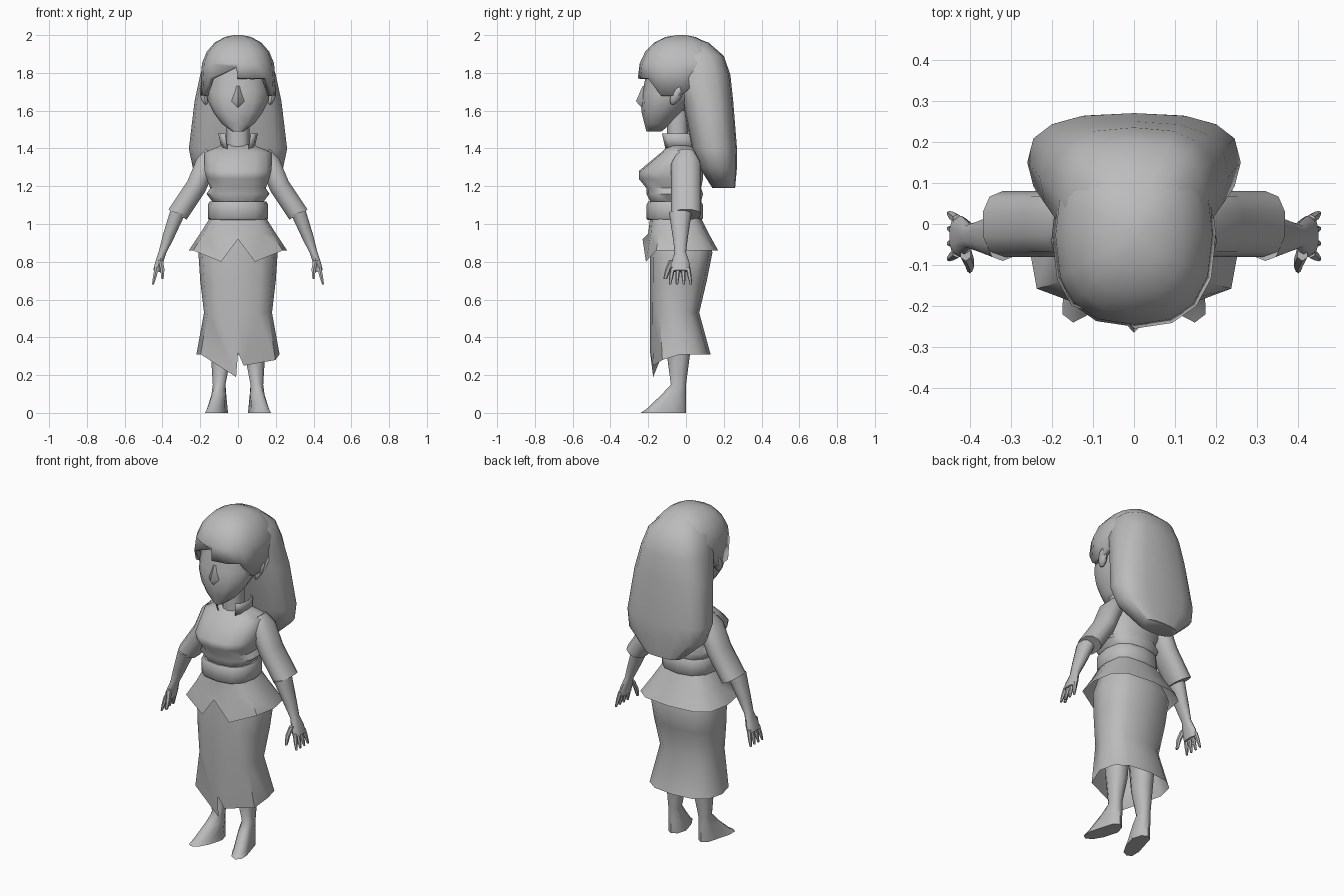
import bpy, bmesh
from math import sin, cos, pi, radians

cube = bpy.data.objects.get("Cube")
if cube:
    bpy.data.objects.remove(cube)

colour = (.5, .5, .5, 1)
grey = bpy.data.materials.new("plain grey")
grey.use_nodes = True
grey.diffuse_color = colour
grey.node_tree.nodes["Principled BSDF"].inputs["Base Color"].default_value = colour


def finish(name, bm, mirror=False, thickness=0):
    """Turn a bmesh into a smooth-shaded grey object."""
    bmesh.ops.recalc_face_normals(bm, faces=bm.faces)
    mesh = bpy.data.meshes.new(name)
    bm.to_mesh(mesh)
    bm.free()
    mesh.materials.append(grey)
    part = bpy.data.objects.new(name, mesh)
    bpy.context.collection.objects.link(part)
    bpy.ops.object.select_all(action='DESELECT')
    part.select_set(True)
    bpy.context.view_layer.objects.active = part
    bpy.ops.object.shade_smooth_by_angle(angle=radians(50))
    if thickness:
        solidify = part.modifiers.new("thickness", 'SOLIDIFY')
        solidify.thickness = thickness
        solidify.offset = -1
    if mirror:
        part.modifiers.new("mirror", 'MIRROR')
    return part


def signed_power(value, exponent):
    return abs(value) ** exponent * (1 if value >= 0 else -1)


def ring(bm, sides, roundness, height, front, back, half_width, centre=0, tilt=0):
    """Add one horizontal superellipse of vertices, starting at the front."""
    loop = []
    for step in range(sides):
        angle = 2 * pi * step / sides
        across = half_width * signed_power(sin(angle), roundness)
        along = signed_power(cos(angle), roundness)
        y = (front + back) / 2 - along * (back - front) / 2
        loop.append(bm.verts.new((centre + across, y, height + tilt * across)))
    return loop


def loft(name, rings, sides=12, roundness=.85, caps=(0, -1), hem={}, gap=(),
         mirror=False, thickness=0):
    """Skin a stack of rings; hem moves points of the last one, gap leaves sides open."""
    bm = bmesh.new()
    loops = [ring(bm, sides, roundness, *values) for values in rings]
    for index, (x, height) in hem.items():
        vert = loops[-1][index]
        vert.co.z = height
        if x is not None:
            vert.co.x = x
    for upper, lower in zip(loops, loops[1:]):
        for i in range(sides):
            if i not in gap:
                bm.faces.new((upper[i - 1], lower[i - 1], lower[i], upper[i]))
    for end in caps:
        bm.faces.new(loops[end])
    return finish(name, bm, mirror, thickness)


# Head, from crown to chin, and neck
loft("head", [(1.85, -.2, .1, .15), (1.7, -.23, .1, .17), (1.65, -.235, .04, .16),
              (1.59, -.235, -.02, .13), (1.53, -.22, -.08, .085), (1.49, -.21, -.13, .03)],
     roundness=.9)
loft("neck", [(z, -.1, .01, .06) for z in (1.6, 1.37)])

# Nose: a low pyramid
loft("nose", [(1.73, -.23, -.21, .01), (1.65, -.265, -.19, .035), (1.61, -.23, -.21, .01)],
     sides=4, roundness=1)

# Ears, leaning back
bm = bmesh.new()
bmesh.ops.create_uvsphere(bm, u_segments=8, v_segments=6, radius=.05)
for vert in bm.verts:
    x, y, z = vert.co
    vert.co = (.18 + x * .4 + z * .2, y * .6 + z * .4 - .05, z + 1.68)
finish("ear", bm, mirror=True)

# Hair: a domed fringe with a parting and sidelocks
dome = [(2, -.05, 0, .02)]
for step in range(1, 6):
    angle = step * pi / 10
    spread = sin(angle) ** .9
    dome.append((1.77 + .23 * cos(angle) ** .9, -.03 - .225 * spread,
                 .23 * spread - .03, .2 * spread))
fringe_edge = {i: (None, 1.68) for i in (3, 4, -4, -3)}
fringe_edge.update({0: (0, 1.77), -1: (-.01, 1.83)})
loft("hair_fringe", dome, sides=16, roundness=.8, caps=[0], hem=fringe_edge, thickness=.03)

# Long hair falling from the crown down the back
loft("hair_back", [(1.99, -.05, .03, .04), (1.96, -.08, .12, .1), (1.89, -.08, .2, .17),
                   (1.79, -.07, .235, .2), (1.65, -.02, .25, .23), (1.4, .03, .27, .26),
                   (1.3, .07, .27, .24), (1.19, .14, .26, .12)], sides=16, roundness=.75)

# Blouse, open collar and belt
loft("blouse", [(1.42, -.09, .03, .08), (1.38, -.13, .08, .18), (1.28, -.25, .09, .18),
                (1.24, -.25, .09, .17), (1.19, -.21, .08, .15), (1.16, -.21, .09, .17),
                (1.12, -.19, .08, .14)], sides=14, roundness=.8)
loft("collar", [(1.48, -.13, .03, .1), (1.39, -.11, .05, .08)], roundness=.6, caps=(),
     gap=(0, 1), thickness=.005)
loft("belt", [(z, -s - .05, s - .07, s)
              for z, s in ((1.12, .15), (1.1, .16), (1.03, .16), (1.02, .15))], roundness=.8)

# Flared blouse tail, split at the front
loft("blouse_tail", [(1.03, -.19, .08, .15), (.95, -.2, .12, .2), (.86, -.23, .17, .26)],
     caps=(), roundness=.65, hem={0: (0, .92), 1: (.09, .8), -1: (-.09, .8)})

# Long skirt with an overlapping front panel
loft("skirt", [(1, -.18, .08, .15), (.85, -.19, .14, .21), (.7, -.19, .11, .2),
               (.53, -.19, .07, .18), (.31, -.19, .13, .22)], caps=(), roundness=.75,
     hem={0: (0, .32), -1: (-.01, .19), 1: (.03, .25), 2: (None, .28)})

# Legs with sloping feet turned outward
leg_rings = [(.6, -.13, .05, .07, .09), (.3, -.1, .02, .055, .09)]
for reach in (0, .3, .8, 1):
    leg_rings.append((.15 * (1 - reach) ** 1.2, -.08 - .16 * reach, 0, .035 + .015 * reach, .1))
leg = loft("leg_and_foot", leg_rings, sides=10, mirror=True)
for vert in leg.data.vertices:
    if vert.co.z < .12:
        vert.co.x += .3 * max(0, -.08 - vert.co.y)

# Sleeves, forearms and palms
loft("sleeve", [(z, -1.6 * w, 1.6 * w, w, x, .55) for x, z, w in (
    (.14, 1.38, .03), (.17, 1.32, .05), (.22, 1.2, .05), (.32, 1.05, .05))],
     sides=10, mirror=True)
loft("forearm_and_palm", [(z, -.03 - depth, depth - .03, w, x, .3) for x, z, w, depth in (
    (.32, 1.06, .04, .06), (.37, .93, .03, .04), (.4, .85, .02, .03),
    (.42, .79, .02, .05), (.43, .75, .02, .05))], sides=10, mirror=True)

# Fingers fan out slightly; the thumb points forward
for place, finger in enumerate(("index", "middle", "ring", "little")):
    root = .027 * place - .07
    rings = []
    for bend, size in ((0, .012), (.5, .011), (1, .006)):
        y = root + bend * .01 * (place - 1.5)
        rings.append((.77 - .09 * bend, y - size, y + size, size, .43 + .02 * bend))
    loft(finger + "_finger", rings, sides=6, mirror=True)
loft("thumb", [(.81, -.09, -.05, .014, .41), (.76, -.11, -.08, .012, .4),
               (.71, -.12, -.1, .007, .4)], sides=6, mirror=True)
